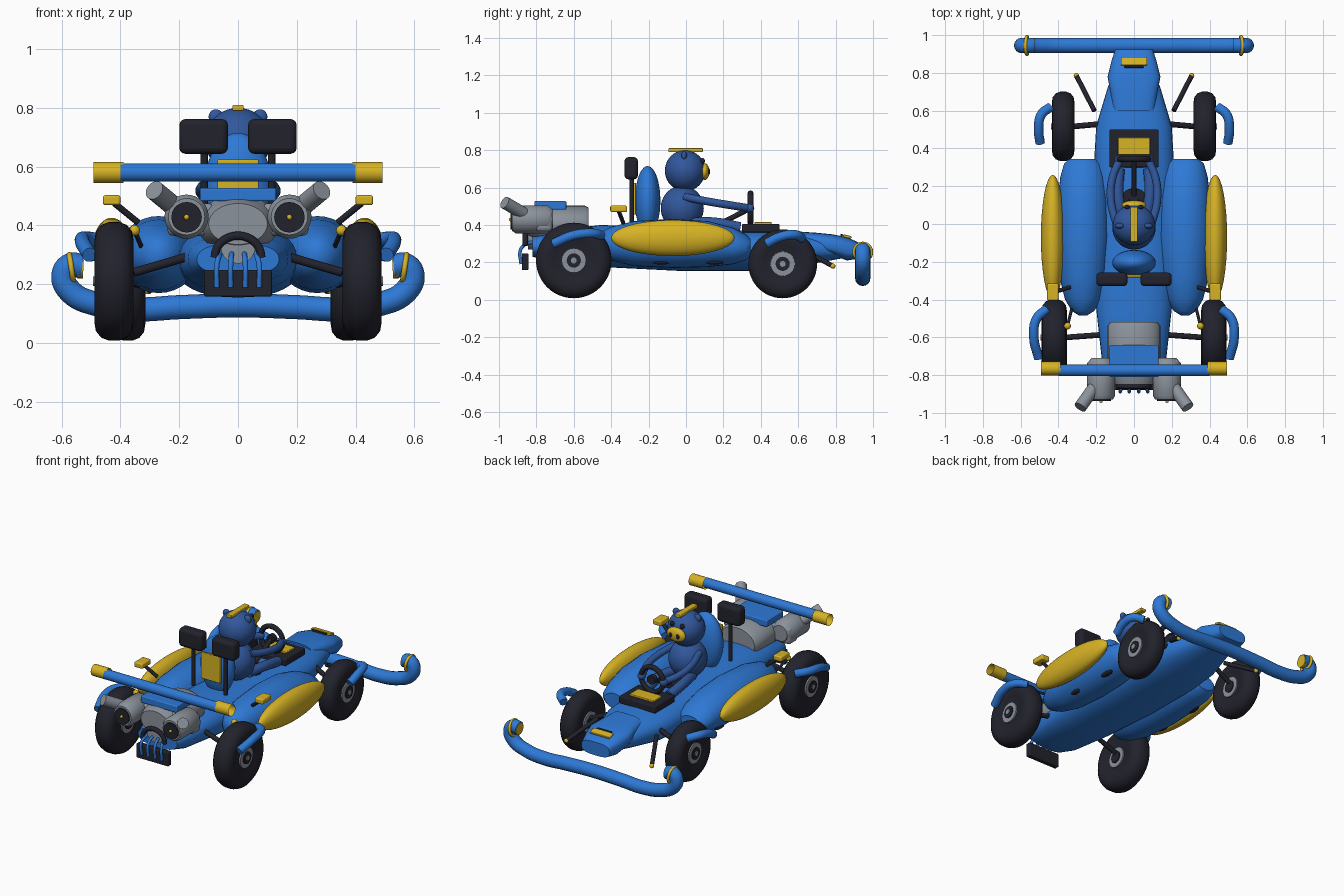
import bpy, bmesh, math
from mathutils import Vector

if "Cube" in bpy.data.objects:
    bpy.data.objects.remove(bpy.data.objects["Cube"], do_unlink=True)


def material(name, rgb):
    m = bpy.data.materials.new(name)
    m.use_nodes = True
    m.diffuse_color = (*rgb, 1)
    m.node_tree.nodes["Principled BSDF"].inputs["Base Color"].default_value = (*rgb, 1)
    return m


BLUE = material("bright blue", (0.027, 0.19, 0.67))
DEEP = material("driver blue", (0.03, 0.095, 0.33))
YELLOW = material("yellow", (0.68, 0.45, 0.018))
BLACK = material("rubber black", (0.016, 0.016, 0.026))
GREY = material("metal grey", (0.26, 0.29, 0.33))


def finish(ob, mat, angle=40):
    ob.data.materials.clear()
    ob.data.materials.append(mat)
    bpy.ops.object.select_all(action="DESELECT")
    ob.select_set(True)
    bpy.context.view_layer.objects.active = ob
    bpy.ops.object.shade_smooth_by_angle(angle=math.radians(angle))
    return ob


def from_rings(name, rings, mat, capped=True):
    """Skin a list of equal-length point rings."""
    bm = bmesh.new()
    rows = [[bm.verts.new(p) for p in ring] for ring in rings]
    n = len(rows[0])
    for a, b in zip(rows, rows[1:]):
        for i in range(n):
            bm.faces.new((a[i], a[(i + 1) % n], b[(i + 1) % n], b[i]))
    if capped:
        bm.faces.new(rows[0][::-1])
        bm.faces.new(rows[-1])
    bmesh.ops.recalc_face_normals(bm, faces=bm.faces)
    me = bpy.data.meshes.new(name)
    bm.to_mesh(me)
    bm.free()
    ob = bpy.data.objects.new(name, me)
    bpy.context.collection.objects.link(ob)
    return finish(ob, mat)


def loft(name, sections, mat, cx=0, power=2.3, n=32):
    """Sections are (y, half width, bottom, top)."""
    def bend(v):
        return math.copysign(abs(v) ** (2 / power), v)
    rings = []
    for y, w, lo, hi in sections:
        turn = [2 * math.pi * i / n for i in range(n)]
        rings.append([(cx + w * bend(math.cos(a)), y,
                       (lo + hi) / 2 + (hi - lo) / 2 * bend(math.sin(a))) for a in turn])
    return from_rings(name, rings, mat)


def lathe(name, profile, loc, axis, mat, capped=True, n=32):
    """Profile is (distance along axis, radius)."""
    q = Vector(axis).to_track_quat("Z", "Y")
    rings = [[q @ Vector((r * math.cos(2 * math.pi * i / n), r * math.sin(2 * math.pi * i / n), t))
              + Vector(loc) for i in range(n)] for t, r in profile]
    return from_rings(name, rings, mat, capped)


def rod(name, a, b, r, mat, capped=True):
    d = Vector(b) - Vector(a)
    return lathe(name, [(0, r), (d.length, r)], a, d, mat, capped, 20)


def ball(name, loc, size, mat):
    bpy.ops.mesh.primitive_uv_sphere_add(segments=32, ring_count=20, location=loc)
    ob = bpy.context.object
    ob.name, ob.scale = name, size
    return finish(ob, mat)


def box(name, loc, size, mat, bevel=0.006, tilt=0):
    bpy.ops.mesh.primitive_cube_add(size=1, location=loc, rotation=(tilt, 0, 0))
    ob = bpy.context.object
    ob.name, ob.scale = name, size
    bpy.ops.object.transform_apply(location=False, rotation=False)
    mod = ob.modifiers.new("soft edges", "BEVEL")
    mod.width, mod.segments = bevel, 3
    return finish(ob, mat)


def ring(name, loc, big, small, rot, mat):
    bpy.ops.mesh.primitive_torus_add(location=loc, rotation=rot, major_radius=big,
                                     minor_radius=small, major_segments=32, minor_segments=12)
    bpy.context.object.name = name
    return finish(bpy.context.object, mat)


def tube(name, points, r, mat):
    cu = bpy.data.curves.new(name, "CURVE")
    cu.dimensions, cu.bevel_depth, cu.bevel_resolution = "3D", r, 6
    cu.use_fill_caps = True
    sp = cu.splines.new("BEZIER")
    sp.bezier_points.add(len(points) - 1)
    for bp, p in zip(sp.bezier_points, points):
        bp.co = p
        bp.handle_left_type = bp.handle_right_type = "AUTO"
    ob = bpy.data.objects.new(name, cu)
    bpy.context.collection.objects.link(ob)
    bpy.ops.object.select_all(action="DESELECT")
    ob.select_set(True)
    bpy.context.view_layer.objects.active = ob
    bpy.ops.object.convert(target="MESH")
    return finish(bpy.context.object, mat)


# Hull and nose
loft("chassis", [(-0.82, .14, .23, .34), (-.72, .17, .2, .37), (-.45, .2, .175, .4),
                 (-.05, .21, .155, .38), (.35, .21, .155, .37), (.52, .2, .17, .365),
                 (.72, .14, .2, .34), (.88, .08, .23, .3)], BLUE)
loft("nose_bonnet", [(.6, .11, .26, .365), (.7, .125, .25, .358), (.78, .14, .24, .35),
                     (.86, .12, .21, .335), (.925, .1, .22, .305)], BLUE, power=3)
box("nose_badge", (0, .862, .338), (.14, .045, .014), YELLOW, .004, -.25)
box("nose_slot", (0, .832, .345), (.1, .012, .012), BLACK, .003, -.2)

# Bumper
half = [(.2, .122), (.35, .115), (.48, .132), (.57, .175), (.594, .23), (.57, .265), (.53, .26)]
path = [(-x, .945, z) for x, z in half[::-1]] + [(0, .945, .128)] + [(x, .945, z) for x, z in half]
tube("bumper", path, .041, BLUE)

# Dashboard, steering and driver
box("dashboard", (0, .4, .383), (.26, .2, .045), BLACK)
box("dash_panel", (0, .412, .408), (.17, .09, .016), YELLOW, .004)
ring("steering_wheel", (0, .345, .49), .078, .016, (math.pi / 2, 0, 0), BLACK)
rod("steering_hub", (0, .33, .49), (0, .36, .49), .028, BLACK)
rod("steering_column", (0, .15, .39), (0, .345, .49), .014, BLACK)
rod("pedal_base", (0, .11, .36), (0, .11, .4), .08, BLACK)
ball("driver_body", (0, -.02, .49), (.115, .115, .12), DEEP)
ball("driver_head", (0, -.005, .69), (.113, .108, .11), DEEP)
box("head_crest", (0, -.002, .8), (.038, .185, .02), YELLOW, .004)
ball("snout", (0, .1, .685), (.065, .025, .045), YELLOW)

# Seat
ball("seat_back", (0, -.205, .53), (.115, .068, .185), BLUE)
box("seat_plate", (0, -.275, .54), (.14, .014, .17), YELLOW, .004)

# Engine
block = lathe("engine_block", [(0, .125), (.02, .14), (.25, .14), (.33, .1)], (0, -.52, 0),
              (0, -1, 0), GREY)
block.scale.z, block.location.z = .7, .405
box("engine_cover", (0, -.725, .505), (.26, .17, .045), BLUE)
rod("engine_nose", (0, -.7, .33), (0, -.845, .33), .06, GREY)
box("radiator", (0, -.86, .203), (.23, .035, .09), BLACK)
tube("radiator_arch", [(.08 * math.cos(a), -.86, .29 + .075 * math.sin(a))
                       for a in [math.pi * i / 8 for i in range(9)]], .014, BLACK)
for x in (-.072, -.025, .025, .072):
    tube("cooling_pipe", [(x, -.882, .19), (x, -.885, .265), (x * .9, -.86, .295),
                          (x * .8, -.8, .31)], .009, BLUE)

# Rear wing
rod("wing_tube", (-.4, -.775, .58), (.4, -.775, .58), .031, BLUE, False)

for s in (-1, 1):
    # Side pods
    loft("side_pod", [(-.485, .02, .27, .33), (-.46, .06, .24, .36), (-.4, .095, .21, .39),
                      (-.28, .125, .18, .42), (-.07, .14, .17, .432), (.12, .135, .175, .42),
                      (.25, .12, .19, .385), (.32, .1, .21, .35), (.345, .07, .23, .325)],
         BLUE, s * .27, 2)
    ball("pod_panel", (s * .43, -.07, .33), (.063, .33, .096), YELLOW)
    for y in (-.13, .15):
        ball("pod_vent", (s * .34, y, .2), (.02, .05, .012), BLACK)

    # Wheels: tyre, rim, hub and axle
    for y, x, r, w in ((-.6, .422, .202, .067), (.517, .375, .184, .06)):
        z = r + .008
        lathe("tyre", [(-w * .75, .06), (-w * .85, r * .55), (-w, r * .68), (-w * .92, r * .84),
                       (-w * .65, r * .95), (-w * .25, r), (w * .25, r), (w * .65, r * .95),
                       (w * .92, r * .84), (w, r * .68), (w * .85, r * .55), (w * .75, .06)],
              (s * x, y, z), (s, 0, 0), BLACK, n=48)
        rod("rim", (s * (x - w * .9), y, z), (s * (x + w * .9), y, z), .066, GREY)
        rod("hub", (s * (x - w), y, z), (s * (x + w), y, z), .038, BLACK)
        rod("hub_cap", (s * x, y, z), (s * (x + w + .005), y, z), .016, GREY)
        rod("axle", (s * .15, y + .015 * s * s, .3), (s * (x - w), y, z + .03), .015, BLACK)

    # Wheel guards
    tube("rear_guard", [(s * .46, -.45, .345), (s * .515, -.5, .355), (s * .53, -.6, .345),
                        (s * .505, -.71, .3)], .025, BLUE)
    tube("front_guard", [(s * .44, .62, .33), (s * .49, .58, .348), (s * .505, .5, .335),
                         (s * .497, .43, .3)], .025, BLUE)
    rod("tie_rod", (s * .21, .6, .28), (s * .305, .785, .18), .013, BLACK)
    ball("tie_rod_tip", (s * .305, .785, .18), (.014, .014, .014), YELLOW)

    # Bumper ends
    ring("bumper_band", (s * .567, .945, .255), .047, .009, (0, math.pi / 2 + s * .15, 0), YELLOW)
    rod("bumper_cap", (s * .545, .945, .258), (s * .526, .945, .257), .038, YELLOW)

    # Wing tips, headrests and mirrors
    rod("wing_tip", (s * .39, -.765, .58), (s * .492, -.765, .58), .036, YELLOW, False)
    box("headrest", (s * .117, -.293, .703), (.165, .072, .118), BLACK, .02)
    rod("headrest_post", (s * .115, -.29, .4), (s * .115, -.29, .66), .013, BLACK)
    box("mirror", (s * .43, -.36, .486), (.06, .09, .034), YELLOW, .008)
    rod("mirror_stalk", (s * .34, -.335, .41), (s * .42, -.36, .475), .011, BLACK)
    ball("brake_light", (s * .352, -.54, .383), (.018, .018, .018), YELLOW)
    rod("brake_light_stalk", (s * .352, -.54, .383), (s * .33, -.45, .33), .008, BLACK)

    # Exhaust cylinders
    lathe("exhaust_drum", [(0, .05), (.03, .075), (.2, .075), (.22, .062)], (s * .175, -.71, .43),
          (0, -1, 0), GREY)
    box("exhaust_flange", (s * .16, -.76, .42), (.16, .09, .11), GREY, .02)
    rod("exhaust_disc", (s * .175, -.9, .428), (s * .175, -.937, .428), .052, BLACK)
    ball("exhaust_stud", (s * .175, -.938, .428), (.009, .009, .009), YELLOW)
    rod("exhaust_pipe", (s * .2, -.85, .45), (s * .285, -.97, .52), .034, GREY)

    # Driver limbs and face
    tube("driver_arm", [(s * .09, -.01, .55), (s * .122, .12, .525), (s * .115, .24, .505),
                        (s * .078, .335, .49)], .021, DEEP)
    tube("driver_leg", [(s * .06, .02, .41), (s * .085, .15, .41), (s * .08, .29, .385)], .03, DEEP)
    ball("driver_hand", (s * .078, .34, .49), (.025, .025, .025), DEEP)
    ball("nostril", (s * .026, .123, .685), (.012, .006, .016), BLACK)
    ball("eye", (s * .036, .089, .742), (.014, .012, .016), BLACK)
    ball("ear", (s * .075, -.01, .77), (.025, .015, .025), DEEP)
